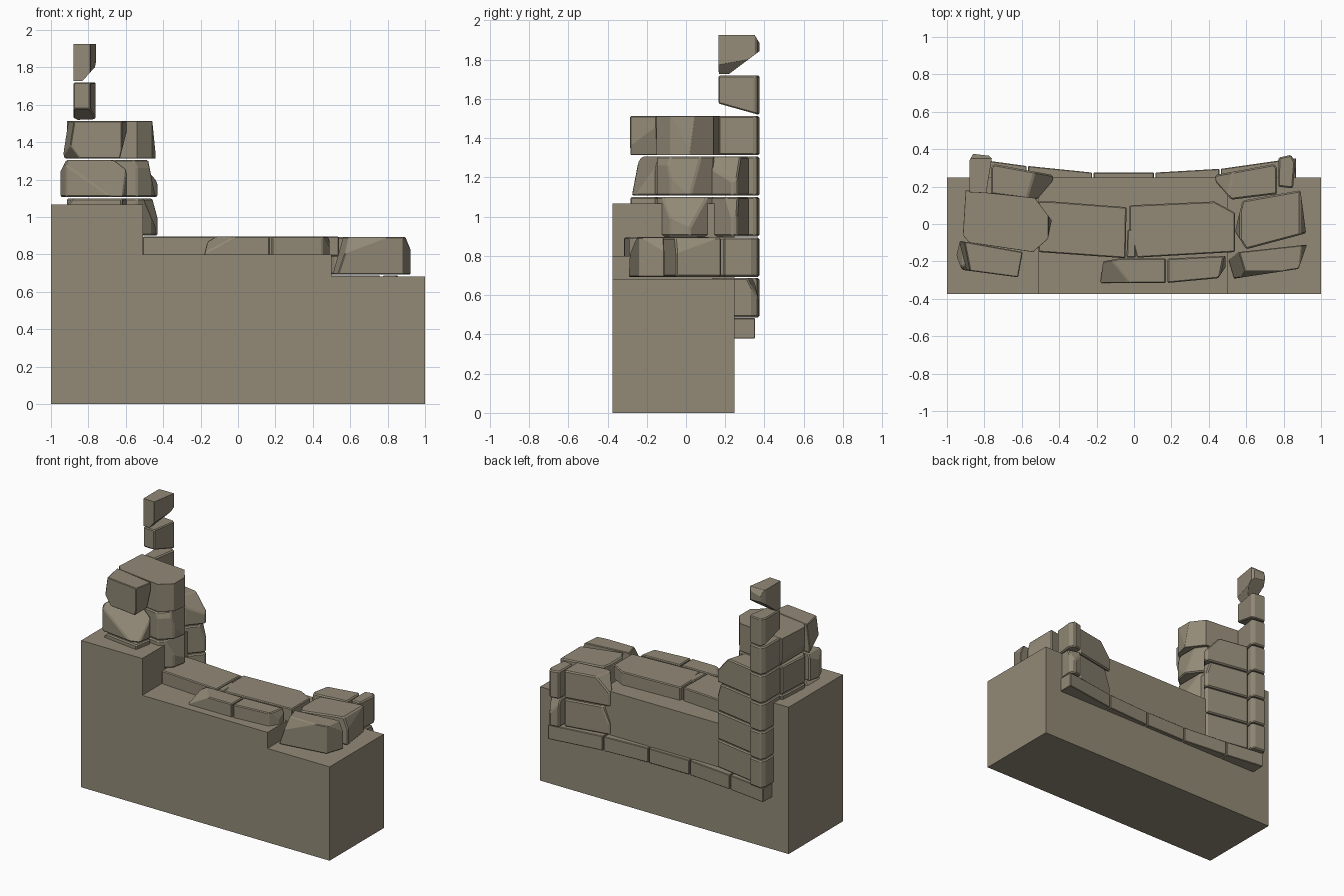
import bpy, bmesh, math
from mathutils import Vector

cube = bpy.data.objects.get("Cube")
if cube:
    bpy.data.objects.remove(cube, do_unlink=True)

# One sandstone colour everywhere
sandstone = bpy.data.materials.new("sandstone")
sandstone.use_nodes = True
colour = (.29, .255, .185, 1)
sandstone.diffuse_color = colour
sandstone.node_tree.nodes["Principled BSDF"].inputs["Base Color"].default_value = colour


def finish(name, bm):
    bmesh.ops.recalc_face_normals(bm, faces=bm.faces)
    mesh = bpy.data.meshes.new(name)
    bm.to_mesh(mesh)
    bm.free()
    mesh.materials.append(sandstone)
    obj = bpy.data.objects.new(name, mesh)
    bpy.context.collection.objects.link(obj)
    return obj


def extrude(bm, points, offset):
    face = bm.faces.new([bm.verts.new(p) for p in points])
    result = bmesh.ops.extrude_face_region(bm, geom=[face])
    verts = [g for g in result["geom"] if isinstance(g, bmesh.types.BMVert)]
    bmesh.ops.translate(bm, verts=verts, vec=offset)


def stone(name, outline, low, high, cuts=(), chip=.008):
    """Upright block from a plan outline, chipped by (point, normal) planes."""
    bm = bmesh.new()
    extrude(bm, [(x, y, low) for x, y in outline], (0, 0, high - low))
    for point, normal in cuts:
        geom = bm.verts[:] + bm.edges[:] + bm.faces[:]
        bmesh.ops.bisect_plane(bm, geom=geom, plane_co=point,
                               plane_no=Vector(normal).normalized(), clear_outer=True)
        rim = [e for e in bm.edges if e.is_boundary]
        bmesh.ops.holes_fill(bm, edges=rim, sides=0)
    obj = finish(name, bm)
    bevel = obj.modifiers.new("chipped_edges", "BEVEL")
    bevel.width = chip
    bevel.segments = 1
    bevel.limit_method = "ANGLE"
    bevel.angle_limit = math.radians(35)
    return obj


def mirrored(outline):
    return [(-x, y) for x, y in reversed(outline)]


# Stepped ground block
bm = bmesh.new()
front, back = -.375, .248
profile = [(-1, 0), (1, 0), (1, .683), (.5, .683), (.5, .8),
           (-.508, .8), (-.508, 1.068), (-1, 1.068)]
extrude(bm, [(x, front, z) for x, z in profile], (0, back - front, 0))
finish("stepped_ground", bm)

# Courses of masonry, counted up from the footing
course = .2065
base = .487


def span(row):
    return base + row * course, base + (row + 1) * course - .007


# Curved footing along the back
arc = [(-.87, .35), (-.57, .31), (-.22, .275), (.11, .275), (.46, .295), (.87, .352)]
for i, (a, b) in enumerate(zip(arc, arc[1:])):
    gap = .004
    outline = [(a[0] + gap, .2), (b[0] - gap, .2), (b[0] - gap, b[1]), (a[0] + gap, a[1])]
    stone(f"footing_{i}", outline, .378, base - .004, chip=.004)

# Tall broken column at the left rear corner
pillar = [(-.88, .17), (-.79, .165), (-.76, .35), (-.775, .365), (-.86, .375), (-.88, .34)]
pillar_cuts = {
    5: [((-.8, .17, 1.575), (0, -.28, -1))],
    6: [((-.8, .37, 1.84), (0, .75, -1)), ((-.775, .3, 1.79), (1, 0, -.9)),
        ((-.8, .35, 1.925), (0, 1, .6))],
}
for row in range(7):
    stone(f"column_block_{row}", pillar, *span(row), pillar_cuts.get(row, ()))

# Rear wall blocks beside the column
rear = [(-.765, .16), (-.52, .13), (-.43, .235), (-.435, .262), (-.75, .32), (-.765, .3)]
rear_cuts = {
    2: [((-.46, .25, 1.09), (1, .1, .3))],
    3: [((-.43, .25, 1.185), (1, -.3, .9))],
}
for row in range(4):
    stone(f"rear_block_{row}", rear, *span(row), rear_cuts.get(row, ()))

# Left tower: large core blocks with facing blocks in front
core = [(-.9, .18), (-.915, -.06), (-.88, -.1), (-.54, -.15), (-.46, -.08),
        (-.44, .02), (-.53, .14)]
core_cuts = {
    2: [((-.43, 0, .92), (1, 0, .42))],
    3: [((-.5, -.12, 1.25), (.7, -.8, .35)), ((-.46, 0, 1.2), (1, 0, .2))],
    4: [((-.44, 0, 1.33), (1, 0, .1)), ((-.9, 0, 1.36), (-1, 0, -.4))],
}
for row in range(2, 5):
    stone(f"tower_core_{row}", core, *span(row), core_cuts[row])
facing = [(-.93, -.09), (-.95, -.17), (-.92, -.245), (-.62, -.285), (-.595, -.15)]
facing_cuts = {
    2: [((-.9, -.2, 1.08), (-1, 0, .8))],
    3: [((-.75, -.26, 1.17), (.3, -.9, .6)), ((-.93, -.2, 1.28), (-1, 0, .5))],
    4: [((-.9, -.2, 1.42), (-1, -.2, .15)), ((-.88, -.25, 1.36), (-1, -.5, -.7)),
        ((-.61, -.2, 1.4), (1, 0, -.25))],
}
for row in range(2, 5):
    stone(f"tower_facing_{row}", facing, *span(row), facing_cuts[row])

# Low paving across the middle
paving = {
    "paving_left": [(-.51, -.15), (-.045, -.183), (-.04, .09), (-.43, .12), (-.51, .12)],
    "paving_right": [(.015, -.18), (.54, -.15), (.54, .06), (.43, .12), (-.025, .1), (-.025, -.02)],
    "paving_wedge": [(-.04, -.18), (.01, -.18), (.01, -.03), (-.035, -.03)],
    "kerb_left": [(-.18, -.315), (.17, -.315), (.17, -.185), (-.085, -.185), (-.165, -.2)],
    "kerb_right": [(.18, -.315), (.45, -.29), (.49, -.23), (.49, -.17), (.18, -.185)],
}
chips = {
    "kerb_left": [((-.16, -.31, .82), (-.55, -.45, 1))],
    "kerb_right": [((.47, -.25, .88), (1, -.2, .35))],
}
for name, outline in paving.items():
    stone(name, outline, .79, .895, chips.get(name, ()), .006)

# Right end cluster
low, high = span(1)
stone("right_core", [(.54, -.04), (.6, -.135), (.92, -.05), (.89, .18), (.58, .125)], low, high,
      [((.91, 0, .84), (1, 0, .35)), ((.55, 0, .84), (-1, 0, .3))])
stone("right_facing", [(.5, -.2), (.515, -.295), (.88, -.24), (.925, -.11), (.56, -.15)],
      low, high, [((.54, -.28, .72), (-1, -.3, .35)), ((.9, -.2, .86), (1, -.1, .4)),
                  ((.7, -.26, .87), (0, -1, .4))])
stub = [(.77, .2), (.85, .19), (.862, .33), (.84, .37), (.772, .355)]
for row in range(2):
    low, high = span(row)
    slopes = [((.82, .35, high - .05), (.3, 1, .5))] if row == 0 else ()
    stone(f"right_stub_{row}", stub, low, high, slopes)
    stone(f"right_rear_{row}", mirrored(rear), low, high,
          [((.45, .25, high - .08), (-1, .2, .4 if row == 0 else .9))])
